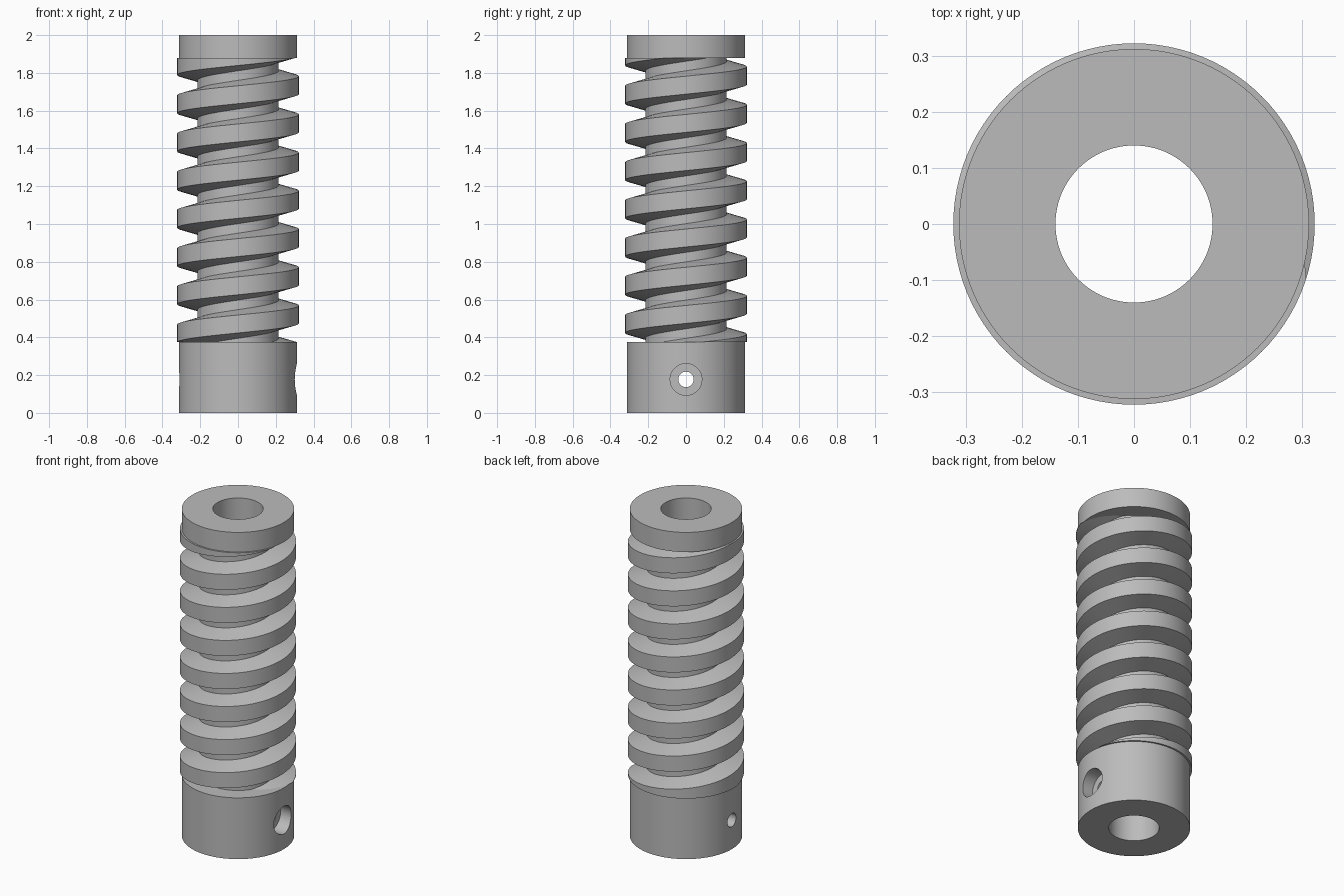
import bpy, bmesh
from math import pi, sin, cos, radians
from mathutils import Matrix

if "Cube" in bpy.data.objects:
    bpy.data.objects.remove(bpy.data.objects["Cube"])

BORE, CORE, COLLAR, CREST = 0.14, 0.215, 0.312, 0.322   # radii
LOW, HIGH, TOP = 0.375, 1.88, 2.0                       # collar heights
PITCH = 0.2023
START = 0.319          # height of the thread centre at angle zero
SEGMENTS = 96

grey = bpy.data.materials.new("plain grey")
grey.use_nodes = True
grey.diffuse_color = (0.5, 0.5, 0.5, 1)
grey.node_tree.nodes["Principled BSDF"].inputs["Base Color"].default_value = grey.diffuse_color


def finish(name, bm):
    bmesh.ops.recalc_face_normals(bm, faces=bm.faces)
    mesh = bpy.data.meshes.new(name)
    bm.to_mesh(mesh)
    bm.free()
    mesh.materials.append(grey)
    obj = bpy.data.objects.new(name, mesh)
    bpy.context.collection.objects.link(obj)
    return obj


def sweep(sections, closed):
    """Join a series of closed (x, y, z) loops into a skin."""
    bm = bmesh.new()
    rows = [[bm.verts.new(p) for p in s] for s in sections]
    pairs = list(zip(rows, rows[1:]))
    if closed:
        pairs.append((rows[-1], rows[0]))
    for a, b in pairs:
        for i in range(len(a)):
            j = (i + 1) % len(a)
            bm.faces.new((a[i], a[j], b[j], b[i]))
    return bm


def section(profile, angle, lift=0):
    return [(r * cos(angle), r * sin(angle), z + lift) for r, z in profile]


def smooth(obj):
    bpy.ops.object.select_all(action='DESELECT')
    obj.select_set(True)
    bpy.context.view_layer.objects.active = obj
    bpy.ops.object.shade_smooth_by_angle(angle=radians(30))


# Hollow shaft with a collar at each end
profile = [(BORE, 0), (COLLAR, 0), (COLLAR, LOW), (CORE, LOW),
           (CORE, HIGH), (COLLAR, HIGH), (COLLAR, TOP), (BORE, TOP)]
shaft = finish("shaft", sweep(
    [section(profile, 2 * pi * i / SEGMENTS) for i in range(SEGMENTS)], True))

# Cross hole through the lower collar, counterbored on one side
for name, radius, x0, x1 in (("pin_hole_cutter", 0.041, -0.5, 0.5),
                             ("counterbore_cutter", 0.084, 0.23, 0.5)):
    bm = bmesh.new()
    place = Matrix.Translation(((x0 + x1) / 2, 0, 0.177)) @ Matrix.Rotation(pi / 2, 4, 'Y')
    bmesh.ops.create_cone(bm, cap_ends=True, segments=48, radius1=radius,
                          radius2=radius, depth=x1 - x0, matrix=place)
    cutter = finish(name, bm)
    cutter.hide_render = True
    cutter.hide_set(True)
    cutter.display_type = 'WIRE'
    cut = shaft.modifiers.new(name, 'BOOLEAN')
    cut.operation = 'DIFFERENCE'
    cut.solver = 'EXACT'
    cut.object = cutter
    bpy.context.view_layer.objects.active = shaft
    bpy.ops.object.modifier_apply(modifier=cut.name)
    bpy.data.objects.remove(cutter)
smooth(shaft)

# Trapezoid thread winding up the shaft, trimmed flat at both collars
tooth = [(CORE - 0.004, -0.077), (CREST, -0.0475), (CREST, 0.0475), (CORE - 0.004, 0.077)]
steps = range(-SEGMENTS, 9 * SEGMENTS)
bm = sweep([section(tooth, 2 * pi * i / SEGMENTS, START + PITCH * i / SEGMENTS)
            for i in steps], False)
for height, side in ((LOW, -1), (HIGH, 1)):
    cut = bmesh.ops.bisect_plane(bm, geom=bm.verts[:] + bm.edges[:] + bm.faces[:],
                                 plane_co=(0, 0, height), plane_no=(0, 0, side),
                                 clear_outer=True)
    rim = [e for e in cut["geom_cut"] if isinstance(e, bmesh.types.BMEdge)]
    bmesh.ops.triangle_fill(bm, edges=rim, use_beauty=True)
smooth(finish("thread", bm))
